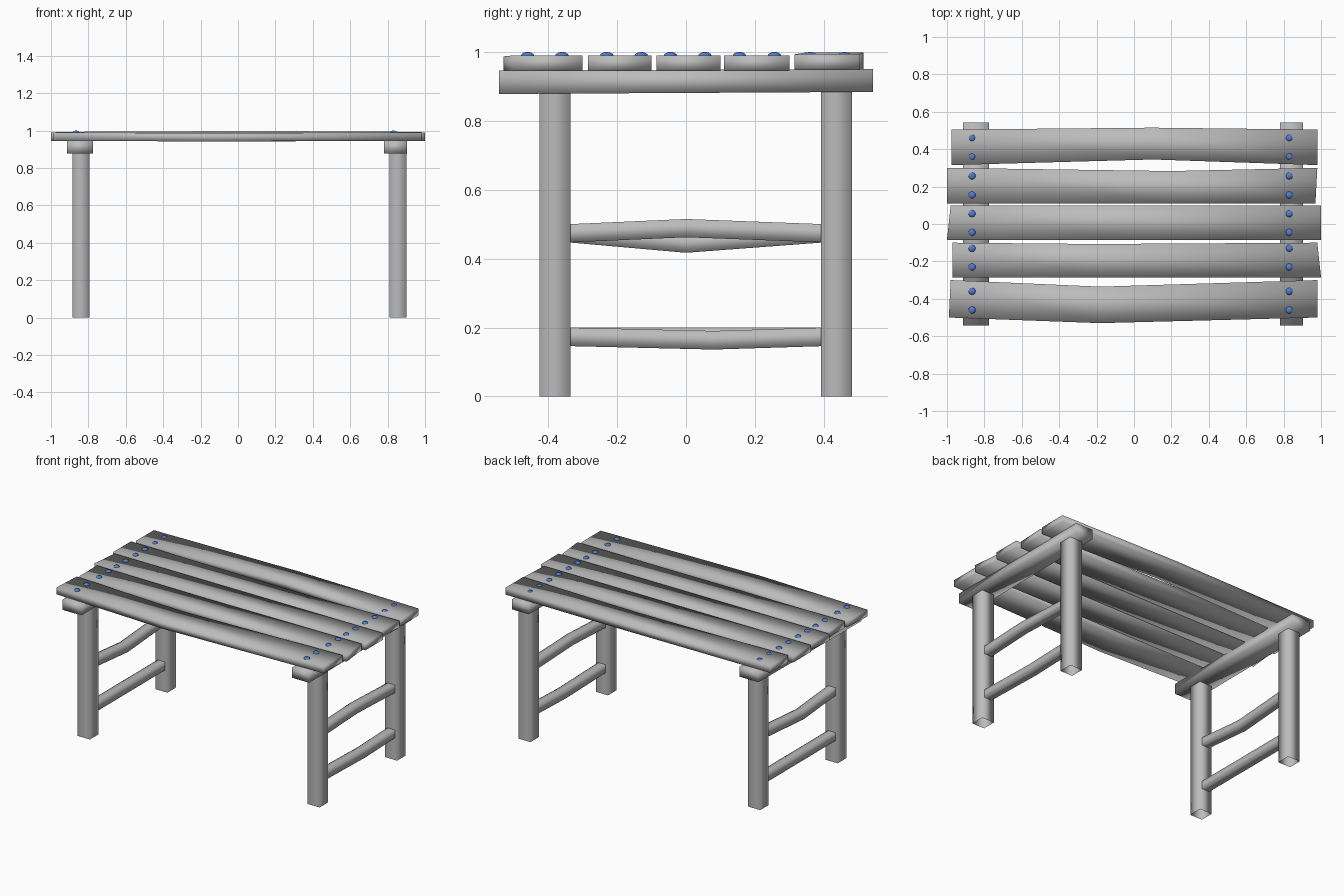
import bpy, bmesh
from mathutils import Vector

if "Cube" in bpy.data.objects:
    bpy.data.objects.remove(bpy.data.objects["Cube"])


def material(name, rgb):
    m = bpy.data.materials.new(name)
    m.use_nodes = True
    m.diffuse_color = (*rgb, 1)
    m.node_tree.nodes["Principled BSDF"].inputs["Base Color"].default_value = (*rgb, 1)
    return m


wood = material("grey wood", (0.5, 0.5, 0.5))
blue = material("blue nail", (0.09, 0.2, 0.62))


def finish(name, bm, mat):
    bmesh.ops.recalc_face_normals(bm, faces=bm.faces)
    for f in bm.faces:
        f.smooth = True
    mesh = bpy.data.meshes.new(name)
    bm.to_mesh(mesh)
    bm.free()
    mesh.materials.append(mat)
    obj = bpy.data.objects.new(name, mesh)
    bpy.context.collection.objects.link(obj)


def bar(name, axis, stations, capped=True):
    """Loft a rectangular bar; a station is (position, low u, high u, low v, high v, skew)."""
    order = {"x": (0, 1, 2), "y": (1, 0, 2), "z": (2, 0, 1)}[axis]
    bm = bmesh.new()
    rings = []
    for pos, u0, u1, v0, v1, skew in stations:
        ring = []
        for u, v, p in ((u0, v0, pos), (u1, v0, pos + skew), (u1, v1, pos + skew), (u0, v1, pos)):
            co = Vector()
            for i, value in zip(order, (p, u, v)):
                co[i] = value
            ring.append(bm.verts.new(co))
        rings.append(ring)
    for a, b in zip(rings, rings[1:]):
        for i in range(4):
            j = (i + 1) % 4
            bm.faces.new((a[i], a[j], b[j], b[i]))
    if capped:
        bm.faces.new(rings[0])
        bm.faces.new(rings[-1])
    finish(name, bm, wood)


# Seat planks: left end, bend, right end
planks = {
    "front_plank": [(-0.99, -0.5, -0.3, 0.945, 0.99, 0.01),
                    (-0.18, -0.53, -0.335, 0.942, 0.987, 0), (0.98, -0.5, -0.3, 0.945, 0.99, 0)],
    "second_plank": [(-0.97, -0.285, -0.1, 0.945, 0.99, 0),
                     (-0.2, -0.285, -0.107, 0.943, 0.99, 0), (1.0, -0.285, -0.1, 0.945, 0.99, -0.02)],
    "middle_plank": [(-1.0, -0.085, 0.1, 0.945, 0.99, 0.02),
                     (0, -0.085, 0.1, 0.942, 0.99, 0), (1.0, -0.085, 0.1, 0.945, 0.99, 0)],
    "fourth_plank": [(-1.0, 0.11, 0.3, 0.945, 0.99, 0),
                     (0.2, 0.11, 0.283, 0.943, 0.99, 0), (0.97, 0.11, 0.3, 0.945, 0.99, 0.01)],
    "back_plank": [(-0.975, 0.315, 0.505, 0.948, 0.993, 0),
                   (0.1, 0.345, 0.515, 0.951, 0.998, 0), (0.98, 0.315, 0.505, 0.948, 0.993, 0)],
}
for name, stations in planks.items():
    bar(name, "x", stations)

# Legs, cross beams and rungs of the two end frames
frames = (("right", -0.84, 0.07, -0.03), ("left", 0.855, 0.0625, 0.015))
for side, x, beam, bow in frames:
    for end, y0, y1 in (("front", -0.425, -0.335), ("back", 0.392, 0.482)):
        bar(f"{side}_{end}_leg", "z", [(z, x - 0.045, x + 0.045, y0, y1, 0) for z in (0, 0.9)], False)
    bx = x - 0.005 if side == "right" else x - 0.013
    bar(f"{side}_cross_beam", "y",
        [(-0.543, bx - beam, bx + beam, 0.878, 0.946, 0),
         (0.543, bx - beam, bx + beam, 0.884, 0.95, 0)])
    bar(f"{side}_upper_rung", "y",
        [(y, x - 0.028, x + 0.028, 0.447 + b, 0.5 + b, 0)
         for y, b in ((-0.34, 0), (0, bow), (0.4, 0))], False)
    dip = -0.01 if side == "left" else 0
    bar(f"{side}_lower_rung", "y",
        [(y, x - 0.028, x + 0.028, 0.146 + b, 0.2 + b, 0)
         for y, b in ((-0.34, 0), (0.08, dip), (0.4, 0))], False)

# Domed nail heads, two at each end of every plank
nail_rows = (-0.46, -0.36, -0.23, -0.13, -0.045, 0.055, 0.155, 0.257, 0.36, 0.46)
for i, y in enumerate(nail_rows):
    for side, x in (("right", -0.866), ("left", 0.83)):
        bm = bmesh.new()
        bmesh.ops.create_uvsphere(bm, u_segments=10, v_segments=6, radius=0.02)
        bmesh.ops.scale(bm, vec=(1, 1, 0.6), verts=bm.verts)
        bmesh.ops.translate(bm, vec=(x, y, 0.988), verts=bm.verts)
        finish(f"{side}_nail_{i + 1}", bm, blue)
